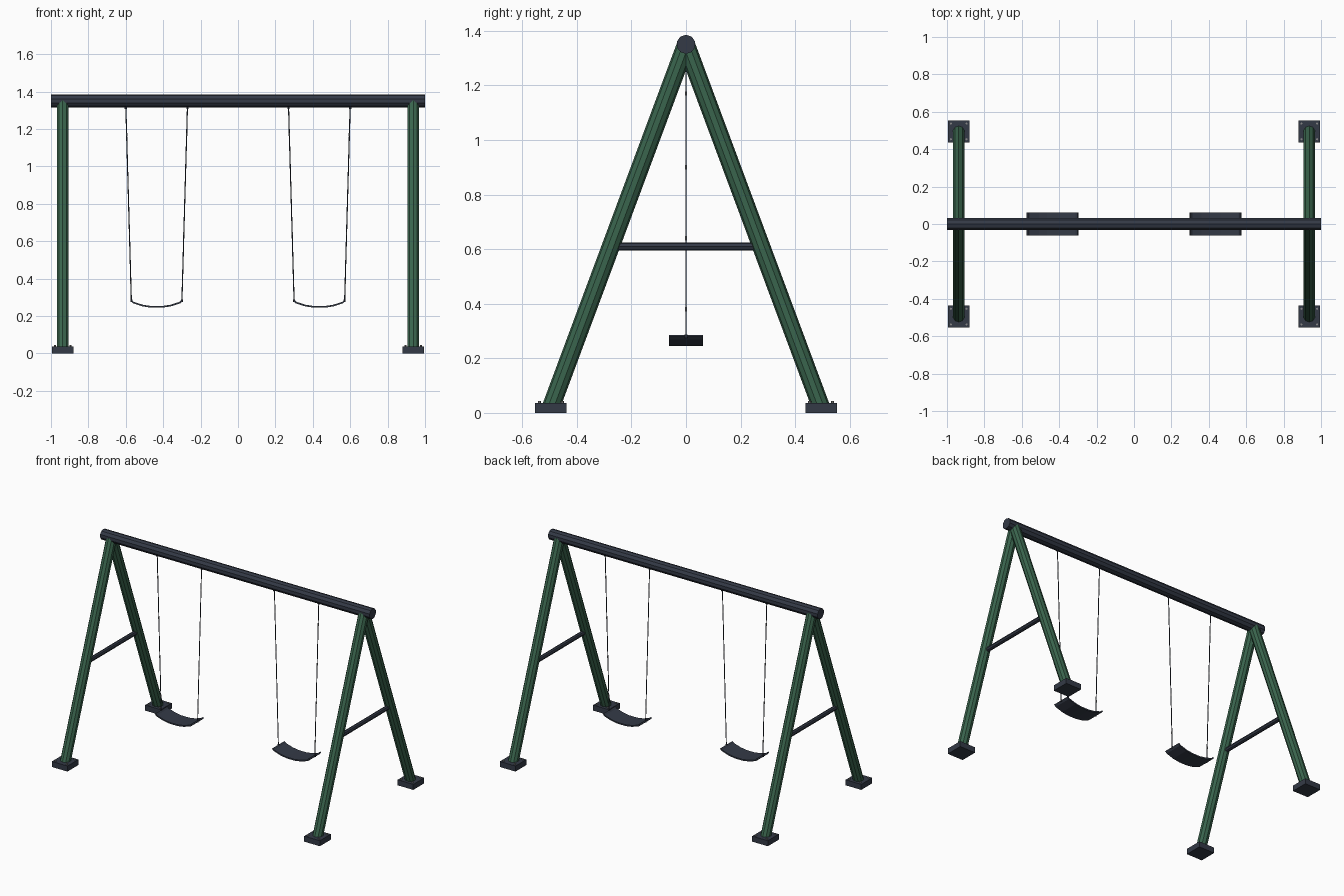
import bpy
import bmesh
from mathutils import Vector

if "Cube" in bpy.data.objects:
    bpy.data.objects.remove(bpy.data.objects["Cube"])


def material(name, rgb):
    m = bpy.data.materials.new(name)
    m.use_nodes = True
    m.diffuse_color = (*rgb, 1)
    m.node_tree.nodes["Principled BSDF"].inputs["Base Color"].default_value = (*rgb, 1)
    return m


green = material("green paint", (0.042, 0.130, 0.075))
slate = material("dark slate", (0.034, 0.042, 0.062))
steel = material("bolt steel", (0.25, 0.25, 0.25))


def finish(name, bm, mat):
    bmesh.ops.recalc_face_normals(bm, faces=bm.faces)
    mesh = bpy.data.meshes.new(name)
    bm.to_mesh(mesh)
    bm.free()
    mesh.materials.append(mat)
    obj = bpy.data.objects.new(name, mesh)
    bpy.context.collection.objects.link(obj)
    return obj


def rod(name, start, end, radius, sides, mat):
    """Flat-sided bar between two points."""
    start, end = Vector(start), Vector(end)
    axis = end - start
    bm = bmesh.new()
    bmesh.ops.create_cone(bm, cap_ends=True, segments=sides, radius1=radius,
                          radius2=radius, depth=axis.length)
    obj = finish(name, bm, mat)
    obj.location = (start + end) / 2
    obj.rotation_mode = 'QUATERNION'
    obj.rotation_quaternion = axis.to_track_quat('Z', 'Y')
    return obj


def box(name, center, size, mat):
    bm = bmesh.new()
    bmesh.ops.create_cube(bm, size=1)
    bmesh.ops.scale(bm, vec=size, verts=bm.verts)
    bmesh.ops.translate(bm, vec=center, verts=bm.verts)
    return finish(name, bm, mat)


def sling_seat(name, x):
    """Curved strip extruded across its depth, then thickened."""
    profile = [(-0.136, 0.283), (-0.125, 0.272), (-0.075, 0.256), (-0.03, 0.249),
               (0.03, 0.249), (0.075, 0.256), (0.125, 0.272), (0.136, 0.283)]
    bm = bmesh.new()
    rows = [[bm.verts.new((x + px, y, pz)) for px, pz in profile] for y in (-0.062, 0.062)]
    for i in range(len(profile) - 1):
        bm.faces.new((rows[0][i], rows[0][i + 1], rows[1][i + 1], rows[1][i]))
    seat = finish(name, bm, slate)
    thick = seat.modifiers.new("thickness", 'SOLIDIFY')
    thick.thickness = 0.009
    thick.offset = 0
    return seat


TOP = 1.35
rod("top_beam", (-1, 0, TOP), (1, 0, TOP), 0.035, 10, slate)

for side, sx in (("left", 1), ("right", -1)):
    # A-frame
    x = sx * 0.937
    rod(f"{side}_cross_brace", (x, -0.265, 0.61), (x, 0.265, 0.61), 0.015, 8, slate)
    for end, sy in (("front", -1), ("back", 1)):
        rod(f"{side}_{end}_leg", (x, sy * 0.497, 0.015), (x, 0, TOP), 0.033, 10, green)
        y = sy * 0.495
        box(f"{side}_{end}_foot", (x, y, 0.0185), (0.116, 0.116, 0.037), slate)
        for dx in (-0.042, 0.042):
            for dy in (-0.042, 0.042):
                rod(f"{side}_{end}_bolt", (x + dx, y + dy, 0.035),
                    (x + dx, y + dy, 0.044), 0.006, 6, steel)

    # Swing
    centre = sx * 0.435
    sling_seat(f"{side}_swing_seat", centre)
    for d in (-1, 1):
        high = Vector((centre + d * 0.165, 0, 1.33))
        low = Vector((centre + d * 0.135, 0, 0.275))
        rod(f"{side}_swing_chain", low, high, 0.003, 6, slate)
        rod(f"{side}_chain_hanger", high, high - Vector((0, 0, 0.022)), 0.007, 6, slate)
        rod(f"{side}_seat_clamp", low, low + Vector((0, 0, 0.012)), 0.006, 6, slate)
        # Bright connecting links along the chain
        for z in (1.17, 0.90, 0.64, 0.38):
            p = low.lerp(high, (z - low.z) / (high.z - low.z))
            rod(f"{side}_chain_link", p - Vector((0, 0, 0.008)),
                p + Vector((0, 0, 0.008)), 0.004, 6, steel)
